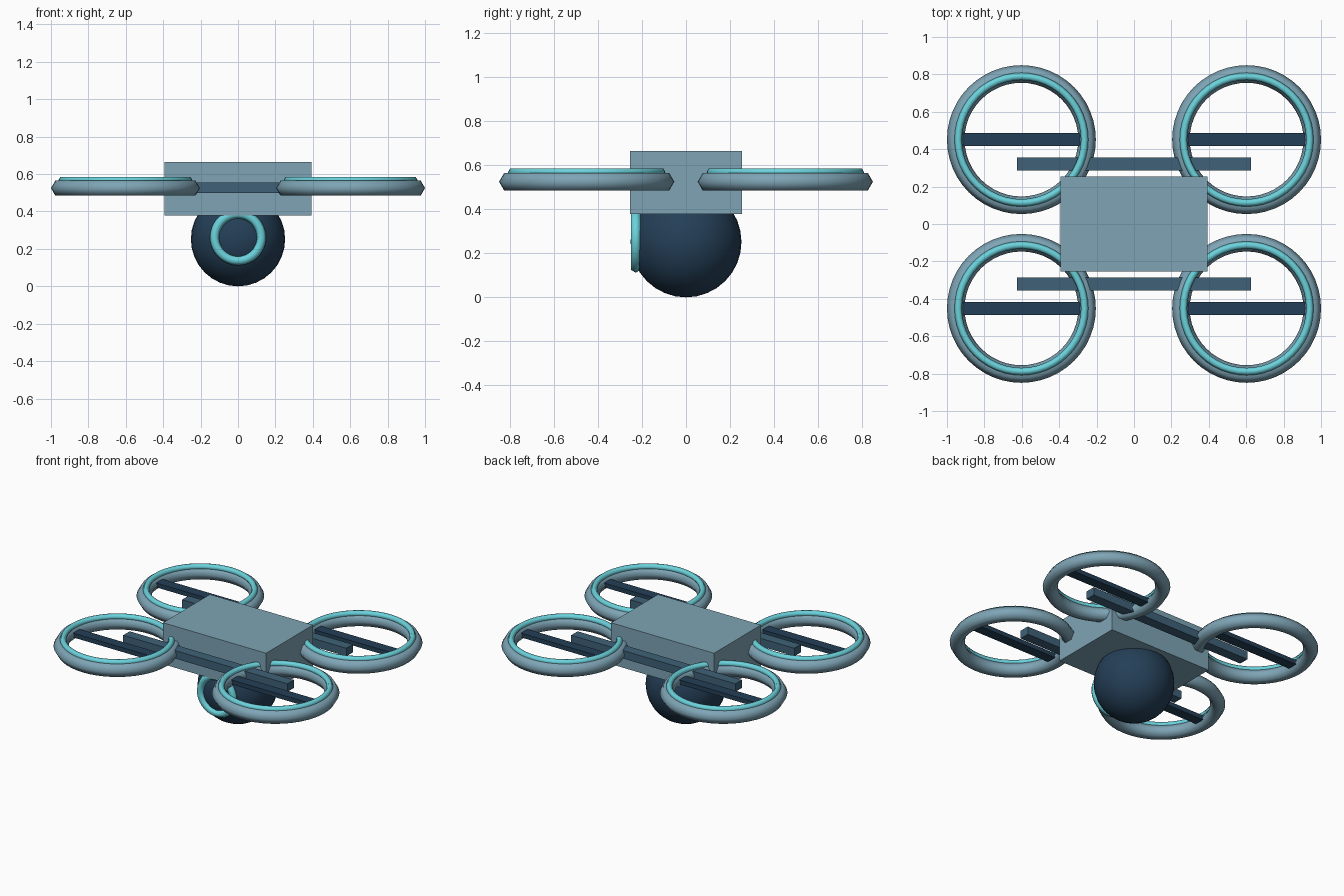
import bpy
from math import pi

cube = bpy.data.objects.get("Cube")
if cube:
    bpy.data.objects.remove(cube, do_unlink=True)


def material(name, hex_code):
    def linear(c):
        return c / 12.92 if c <= 0.04045 else ((c + 0.055) / 1.055) ** 2.4
    rgb = [linear(int(hex_code[i:i + 2], 16) / 255) for i in (0, 2, 4)]
    mat = bpy.data.materials.new(name)
    mat.use_nodes = True
    mat.diffuse_color = (*rgb, 1)
    mat.node_tree.nodes["Principled BSDF"].inputs["Base Color"].default_value = (*rgb, 1)
    return mat


GREY = material("blue grey", "7EA4B5")
SLATE = material("slate blue", "3E6177")
NAVY = material("dark navy", "243F57")
CYAN = material("bright cyan", "6BD2DC")


def finish(name, mat, smooth=False):
    obj = bpy.context.object
    obj.name = name
    obj.data.materials.append(mat)
    if smooth:
        bpy.ops.object.shade_smooth()
    return obj


def box(name, center, size, mat):
    bpy.ops.mesh.primitive_cube_add(size=1, location=center)
    obj = finish(name, mat)
    obj.scale = size
    return obj


def ring(name, center, major, minor, mat, tilt=0):
    # Hexagonal section gives the hoops their faceted rim
    bpy.ops.mesh.primitive_torus_add(location=center, rotation=(tilt, 0, 0),
                                     major_radius=major, minor_radius=minor,
                                     major_segments=48, minor_segments=6)
    return finish(name, mat, smooth=True)


# Central body
box("body", (0, 0, 0.522), (0.785, 0.51, 0.285), GREY)

# Camera ball slung below, with a lens ring on its front
bpy.ops.mesh.primitive_uv_sphere_add(segments=32, ring_count=16, radius=0.252,
                                     location=(0, 0, 0.252))
finish("camera_ball", NAVY, smooth=True)
ring("lens_ring", (0, -0.228, 0.262), 0.125, 0.025, CYAN, tilt=pi / 2)

for sy, end in ((-1, "front"), (1, "back")):
    # Cross arm along each long side of the body
    box(f"{end}_arm", (0, sy * 0.32, 0.527), (1.25, 0.07, 0.055), SLATE)
    for sx, side in ((-1, "right"), (1, "left")):
        # Guard hoop, glowing trim and rotor blade at each corner
        x, y = sx * 0.602, sy * 0.451
        corner = f"{end}_{side}"
        ring(f"{corner}_guard", (x, y, 0.525), 0.351, 0.047, GREY)
        ring(f"{corner}_trim", (x, y, 0.568), 0.338, 0.02, CYAN)
        box(f"{corner}_blade", (x, y, 0.527), (0.63, 0.07, 0.03), NAVY)
